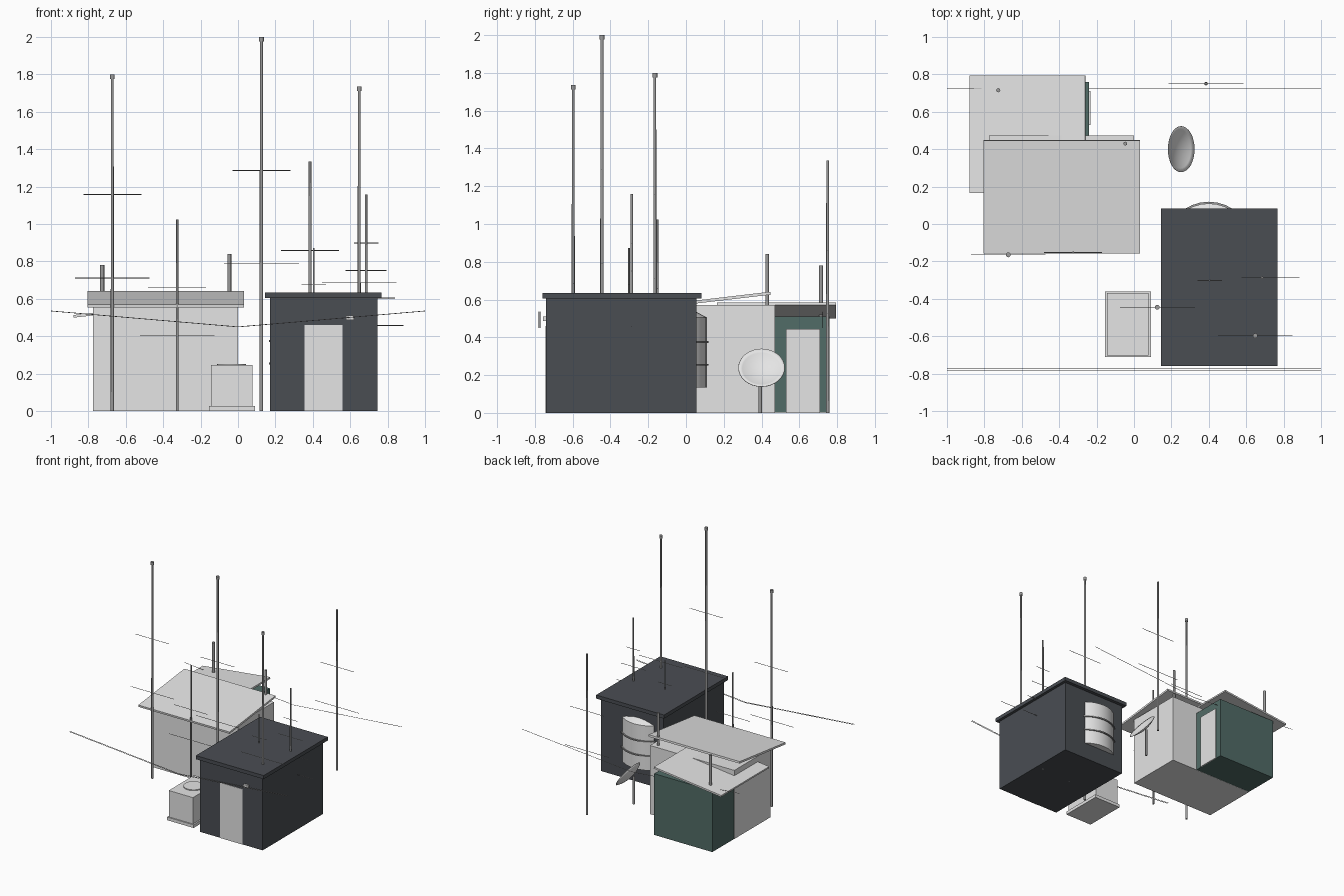
import bpy
import bmesh
import math
from mathutils import Matrix, Vector

cube = bpy.data.objects.get("Cube")
if cube:
    bpy.data.objects.remove(cube, do_unlink=True)


def material(name, r, g, b):
    m = bpy.data.materials.new(name)
    m.use_nodes = True
    m.diffuse_color = (r, g, b, 1)
    m.node_tree.nodes["Principled BSDF"].inputs["Base Color"].default_value = (r, g, b, 1)
    return m


LIGHT = material("pale grey", .78, .78, .78)
DARK = material("slate", .068, .075, .086)
GREEN = material("weathered green", .083, .15, .135)
STEEL = material("steel grey", .33, .33, .33)


def finish(name, bm, mat, smooth=False):
    bmesh.ops.recalc_face_normals(bm, faces=bm.faces)
    mesh = bpy.data.meshes.new(name)
    bm.to_mesh(mesh)
    bm.free()
    mesh.materials.append(mat)
    ob = bpy.data.objects.new(name, mesh)
    bpy.context.collection.objects.link(ob)
    if smooth:
        bpy.ops.object.select_all(action='DESELECT')
        ob.select_set(True)
        bpy.context.view_layer.objects.active = ob
        bpy.ops.object.shade_smooth_by_angle(angle=math.radians(35))
    return ob


def box(name, x, y, z, mat):
    """Box from its (low, high) range along each axis."""
    bm = bmesh.new()
    bmesh.ops.create_cube(bm, size=1)
    for v in bm.verts:
        v.co = Vector([(a + b) / 2 + c * (b - a) for (a, b), c in zip((x, y, z), v.co)])
    return finish(name, bm, mat)


def slab(name, centre, size, axis, angle, mat):
    """Tilted flat roof sheet."""
    bm = bmesh.new()
    bmesh.ops.create_cube(bm, size=1)
    bmesh.ops.transform(bm, verts=bm.verts, matrix=Matrix.Translation(centre)
                        @ Matrix.Rotation(angle, 4, axis) @ Matrix.Diagonal((*size, 1)))
    return finish(name, bm, mat)


def add_rod(bm, start, end, r1, r2=None, sides=8):
    a, b = Vector(start), Vector(end)
    d = b - a
    bmesh.ops.create_cone(bm, cap_ends=True, segments=sides, radius1=r1,
                          radius2=r1 if r2 is None else r2, depth=d.length,
                          matrix=Matrix.Translation((a + b) / 2)
                          @ d.to_track_quat('Z', 'Y').to_matrix().to_4x4())


def rod(name, start, end, r1, mat, r2=None, sides=12):
    bm = bmesh.new()
    add_rod(bm, start, end, r1, r2, sides)
    return finish(name, bm, mat, True)


# Slate hut with flat roof, door and lamp
box("slate_hut_walls", (.17, .745), (-.74, .055), (0, .61), DARK)
box("slate_hut_roof", (.145, .768), (-.76, .082), (.605, .635), DARK)
box("slate_hut_door", (.355, .56), (-.743, -.739), (0, .46), LIGHT)
box("door_lamp", (.578, .62), (-.757, -.739), (.486, .51), LIGHT)

# Pale hut with a roof rising to the back
box("pale_hut_walls", (-.775, 0), (0, .472), (0, .57), LIGHT)
slab("pale_hut_roof", (-.3865, .145, .598), (.838, .608, .016), 'X', .117, LIGHT)

# Green hut with a roof rising to the left side
box("green_hut_walls", (-.774, -.24), (.195, .76), (.001, .51), GREEN)
box("green_hut_door", (-.241, -.232), (.53, .71), (0, .445), LIGHT)
slab("green_hut_roof", (-.57, .48, .542), (.623, .63, .014), 'Y', -.115, LIGHT)

# Generator box on a plinth with a round vent
box("generator_plinth", (-.155, .09), (-.712, -.36), (0, .026), LIGHT)
box("generator_body", (-.145, .077), (-.702, -.37), (.02, .245), LIGHT)
rod("generator_vent", (-.034, -.535, .24), (-.034, -.535, .252), .077, LIGHT, sides=24)

# Water tank half sunk into the back of the slate hut
TX, TY = .4, -.115
rod("tank_body", (TX, TY, .135), (TX, TY, .505), .225, LIGHT, sides=32)
rod("tank_top", (TX, TY, .505), (TX, TY, .6), .225, LIGHT, .05, 32)
for i, z in enumerate((.255, .375)):
    rod(f"tank_ring_{i + 1}", (TX, TY, z - .005), (TX, TY, z + .005), .234, STEEL, sides=32)

# Masts: x, y, height, radius, crossbar count, has a cap
MASTS = [(-.672, -.165, 1.8, .009, 2, True),
         (.125, -.445, 2.0, .01, 2, True),
         (.648, -.597, 1.735, .009, 1, True),
         (.385, .75, 1.335, .009, 2, False),
         (.685, -.287, 1.158, .008, 4, False),
         (.405, -.302, .873, .006, 4, False),
         (-.325, -.152, 1.025, .007, 2, False)]
for i, (x, y, h, r, bars, cap) in enumerate(MASTS):
    rod(f"mast_{i + 1}", (x, y, 0), (x, y, h), r, STEEL, r * .8)
    bm = bmesh.new()
    for k in range(bars):
        z, half = h * (.395 + .127 * k if bars > 2 else .395 + .248 * k), .2 - .045 * k
        add_rod(bm, (x - half, y, z), (x + half, y, z), .002, sides=6)
    finish(f"mast_{i + 1}_crossbars", bm, STEEL)
    if cap:
        rod(f"mast_{i + 1}_cap", (x, y, h - .024), (x, y, h), .013, STEEL)

# Stove pipes
rod("pale_hut_pipe", (-.046, .43, .4), (-.046, .43, .84), .01, STEEL)
rod("green_hut_pipe", (-.726, .715, .4), (-.726, .715, .78), .011, STEEL)

# Sagging cables
for i, y in enumerate((-.773, -.783, .725)):
    bm = bmesh.new()
    for s in (-1, 1):
        add_rod(bm, (s, y, .535), (0, y, .45), .0018, sides=6)
    finish(f"cable_{i + 1}", bm, STEEL)

# Dish: shallow bowl spun from a parabola, facing left and up
bm = bmesh.new()
R, DEPTH, RINGS = .122, .03, 6
profile = [bm.verts.new((R * k / RINGS, 0, DEPTH * ((k / RINGS) ** 2 - 1)))
           for k in range(RINGS + 1)]
edges = [bm.edges.new(p) for p in zip(profile, profile[1:])]
bmesh.ops.spin(bm, geom=profile + edges, axis=(0, 0, 1), cent=(0, 0, 0),
               angle=2 * math.pi, steps=32, use_duplicate=False)
bmesh.ops.remove_doubles(bm, verts=bm.verts, dist=.0005)
bmesh.ops.transform(bm, verts=bm.verts, matrix=Matrix.Translation((.254, .4, .24))
                    @ Matrix.Rotation(math.radians(55), 4, 'Y'))
dish = finish("dish", bm, LIGHT, True)
shell = dish.modifiers.new("thickness", 'SOLIDIFY')
shell.thickness = .003
rod("dish_pole", (.205, .393, 0), (.205, .393, .23), .009, STEEL)
